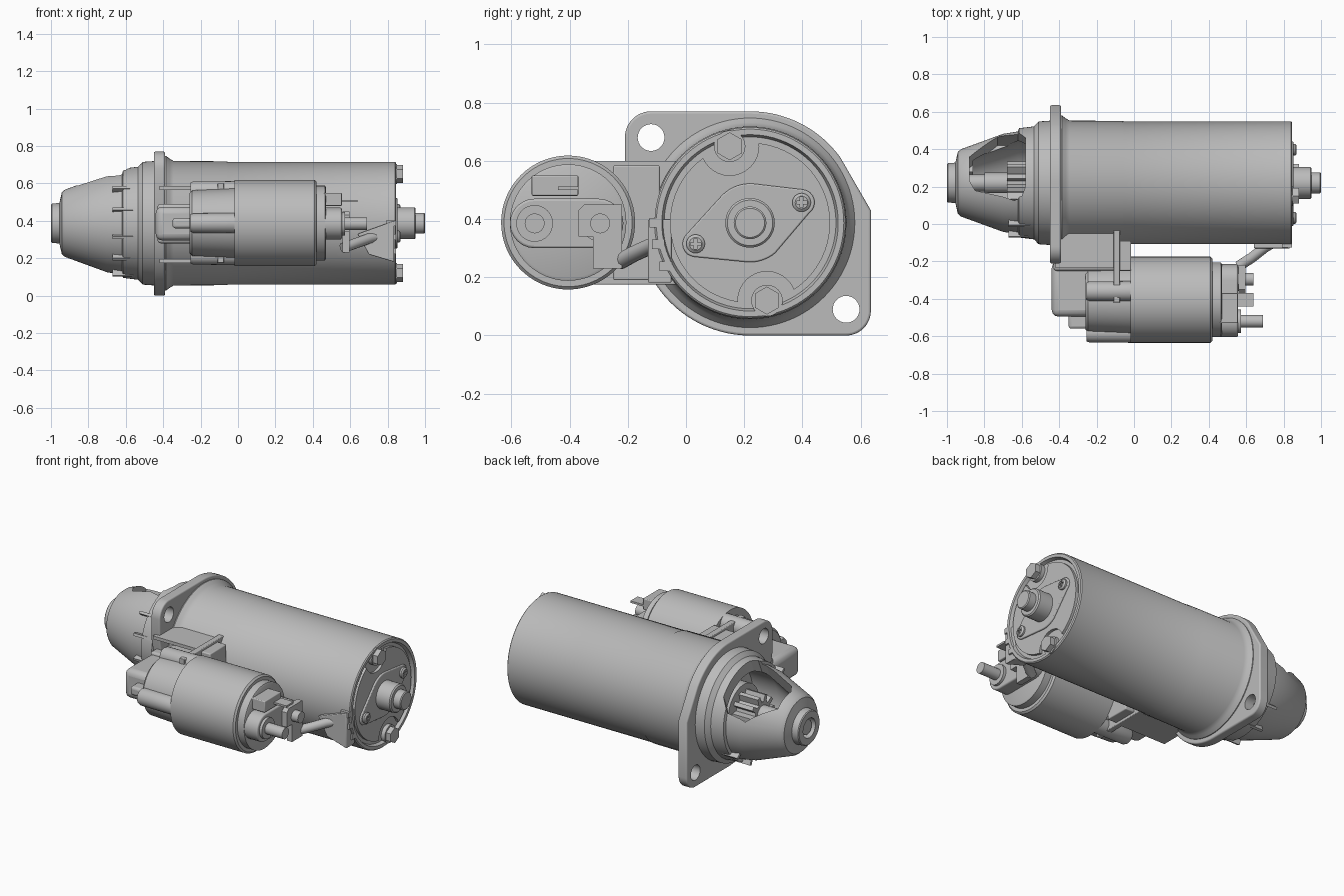
import bpy, bmesh
from math import sin, cos, radians, pi, hypot
from mathutils import Vector, Matrix

old = bpy.data.objects.get("Cube")
if old:
    bpy.data.objects.remove(old)

grey = bpy.data.materials.new("cast grey")
grey.use_nodes = True
grey.diffuse_color = (0.5, 0.5, 0.5, 1)
grey.node_tree.nodes["Principled BSDF"].inputs["Base Color"].default_value = (0.5, 0.5, 0.5, 1)

MOTOR = (0.22, 0.387)      # motor axis (y, z)
SOL = (-0.405, 0.388)      # solenoid axis (y, z)


def finish(name, bm, bevel=0):
    bmesh.ops.remove_doubles(bm, verts=bm.verts, dist=1e-5)
    bmesh.ops.recalc_face_normals(bm, faces=bm.faces)
    me = bpy.data.meshes.new(name)
    bm.to_mesh(me)
    bm.free()
    ob = bpy.data.objects.new(name, me)
    bpy.context.collection.objects.link(ob)
    me.materials.append(grey)
    if bevel:
        mod = ob.modifiers.new("bevel", 'BEVEL')
        mod.width, mod.segments, mod.limit_method = bevel, 3, 'ANGLE'
        mod.angle_limit = radians(40)
    smooth(ob)
    return ob


def smooth(ob):
    bpy.ops.object.select_all(action='DESELECT')
    ob.select_set(True)
    bpy.context.view_layer.objects.active = ob
    bpy.ops.object.shade_smooth_by_angle(angle=radians(32))


def lathe(name, profile, centre, sides=64, closed=False):
    """Turn (x, radius) points about an axis parallel to x."""
    bm = bmesh.new()
    pts = [bm.verts.new((x, centre[0], centre[1] + r)) for x, r in profile]
    edges = [bm.edges.new(p) for p in zip(pts, pts[1:])]
    if closed:
        edges.append(bm.edges.new((pts[-1], pts[0])))
    bmesh.ops.spin(bm, geom=pts + edges, cent=(0, *centre), axis=(1, 0, 0),
                   angle=2 * pi, steps=sides, use_merge=True)
    bmesh.ops.dissolve_degenerate(bm, edges=bm.edges, dist=1e-6)
    return finish(name, bm)


def rod(name, x0, x1, r, centre, sides=32):
    return lathe(name, [(x0, 0), (x0, r), (x1, r), (x1, 0)], centre, sides)


def arc(centre, r, a0, a1, n=12):
    angles = [radians(a0 + (a1 - a0) * i / n) for i in range(n + 1)]
    return [(centre[0] + r * cos(a), centre[1] + r * sin(a)) for a in angles]


def prism(name, outline, x0, x1, bevel=0):
    """Extrude a (y, z) outline along x."""
    bm = bmesh.new()
    f = bm.faces.new([bm.verts.new((x0, y, z)) for y, z in outline])
    new = bmesh.ops.extrude_face_region(bm, geom=[f])["geom"]
    bmesh.ops.translate(bm, verts=[v for v in new if isinstance(v, bmesh.types.BMVert)], vec=(x1 - x0, 0, 0))
    return finish(name, bm, bevel)


def box(name, x, y, z, bevel=0):
    return prism(name, [(y[0], z[0]), (y[1], z[0]), (y[1], z[1]), (y[0], z[1])], x[0], x[1], bevel)


def cut(ob, cutter):
    mod = ob.modifiers.new("cut", 'BOOLEAN')
    mod.operation, mod.solver, mod.object = 'DIFFERENCE', 'EXACT', cutter
    bpy.context.view_layer.update()
    me = bpy.data.meshes.new_from_object(ob.evaluated_get(bpy.context.evaluated_depsgraph_get()))
    ob.modifiers.clear()
    ob.data = me
    bpy.data.objects.remove(cutter)
    smooth(ob)


# Motor body with rolled rim and recessed end
lathe("motor_body", [(-0.44, 0), (-0.44, 0.36), (-0.385, 0.36), (-0.365, 0.345), (-0.345, 0.333), (-0.06, 0.331),
                     (-0.055, 0.328), (0.84, 0.328), (0.846, 0.322), (0.846, 0.303),
                     (0.825, 0.295), (0.825, 0)], MOTOR, 96)

# Mounting flange with two bolt holes
lug = (-0.12, 0.68)
flange = prism("mounting_flange",
               arc(lug, 0.09, 90, 180) + [(-0.21, 0.55)] + arc(MOTOR, 0.387, 195, 270, 20)
               + arc((0.55, 0.085), 0.085, -90, 0) + [(0.635, 0.43)] + arc(MOTOR, 0.383, 36, 90, 16),
               -0.45, -0.39, 0.008)
for c in (lug, (0.55, 0.09)):
    cut(flange, rod("hole", -0.6, -0.2, 0.046, c))

# Nose housing: hollow casting with a window over the pinion
nose = lathe("nose_housing", [(-1, 0.06), (-1, 0.1), (-0.995, 0.105), (-0.955, 0.108), (-0.942, 0.165),
                              (-0.925, 0.18), (-0.7, 0.262), (-0.62, 0.275), (-0.615, 0.292),
                              (-0.535, 0.302), (-0.51, 0.328), (-0.44, 0.333), (-0.44, 0.23),
                              (-0.62, 0.225), (-0.86, 0.13), (-0.86, 0.06)], MOTOR, 72, True)
bm = bmesh.new()
window = [(-0.88, -0.07), (-0.85, -0.12), (-0.64, -0.19), (-0.6, -0.18), (-0.58, -0.14),
          (-0.58, 0.15), (-0.62, 0.2), (-0.73, 0.2), (-0.88, 0.07)]
face = bm.faces.new([bm.verts.new((x, y, 0.04)) for x, y in window])
new = bmesh.ops.extrude_face_region(bm, geom=[face])["geom"]
bmesh.ops.translate(bm, verts=[v for v in new if isinstance(v, bmesh.types.BMVert)], vec=(0, 0, 0.5))
bmesh.ops.transform(bm, verts=bm.verts, matrix=Matrix.Translation((0, *MOTOR)) @ Matrix.Rotation(radians(-24), 4, 'X'))
cut(nose, finish("window_cutter", bm))

# Stiffening ribs on the nose
for i, a in enumerate((140, 165, 195, 220, 250, 290, 320)):
    d, t = Vector((cos(radians(a)), sin(radians(a)))), Vector((-sin(radians(a)), cos(radians(a)))) * 0.008
    c = Vector(MOTOR)
    prism(f"nose_rib_{i}", [c + d * 0.24 - t, c + d * 0.3 - t, c + d * 0.3 + t, c + d * 0.24 + t], -0.67, -0.51)

# Pinion, shaft and bearing collar
teeth = []
for i in range(10):
    a = i * 36
    for da, r in ((-11, 0.075), (-6, 0.115), (6, 0.115), (11, 0.075)):
        teeth += arc(MOTOR, r, a + da, a + da, 1)[:1]
prism("pinion", teeth, -0.68, -0.54)
lathe("drive_shaft", [(-0.985, 0), (-0.985, 0.045), (-0.8, 0.045), (-0.8, 0.055), (-0.68, 0.055), (-0.68, 0.07),
                      (-0.665, 0.07), (-0.665, 0.045), (-0.4, 0.045)], MOTOR, 32)
rod("clutch_drum", -0.55, -0.44, 0.15, MOTOR, 48)

# End cap panel with a bite around each through bolt
bolts = ((0.15, 0.65), (0.278, 0.12))
panel = rod("end_panel", 0.82, 0.842, 0.275, MOTOR, 72)
for i, c in enumerate(bolts):
    cut(panel, rod("bite", 0.8, 0.9, 0.1, c))
    rod(f"bolt_washer_{i}", 0.82, 0.85, 0.054, c)
    rod(f"through_bolt_{i}", 0.82, 0.882, 0.048, c, 6)

# Diamond bearing cover, hub and its screws
screws = ((0.397, 0.457), (0.033, 0.315))
prism("bearing_cover", arc(screws[0], 0.045, -55, 85, 8) + arc(MOTOR, 0.135, 85, 135, 8)
      + arc(screws[1], 0.045, 135, 265, 8) + arc(MOTOR, 0.135, 265, 310, 8), 0.83, 0.852, 0.005)
for i, (y, z) in enumerate(screws):
    head = lathe(f"cover_screw_{i}", [(0.84, 0), (0.84, 0.032), (0.862, 0.032), (0.87, 0.022), (0.87, 0)], (y, z), 24)
    for w, h in ((0.018, 0.005), (0.005, 0.018)):
        cut(head, box("slot", (0.861, 0.9), (y - w, y + w), (z - h, z + h)))
lathe("rear_hub", [(0.83, 0), (0.83, 0.085), (0.943, 0.085), (0.95, 0.078), (0.95, 0.056), (0.995, 0.056),
                   (1, 0.05), (1, 0)], MOTOR, 48)

# Solenoid can, end rim and front housing with bosses
lathe("solenoid_can", [(-0.02, 0), (-0.02, 0.23), (0.41, 0.23), (0.42, 0.22), (0.42, 0.2), (0.465, 0.2),
                       (0.47, 0.19), (0.47, 0)], SOL, 80)
lathe("solenoid_front", [(-0.26, 0), (-0.26, 0.16), (-0.245, 0.175), (-0.02, 0.185), (-0.02, 0)], SOL)
for i, a in enumerate((75, 180, 285)):
    c = arc(SOL, 0.176, a, a, 1)[0]
    lathe(f"solenoid_boss_{i}", [(-0.255, 0), (-0.255, 0.045), (-0.24, 0.052), (-0.02, 0.054), (-0.02, 0)], c, 24)
box("lever_housing", (-0.44, -0.22), (-0.495, -0.2), (0.295, 0.475), 0.035)
box("lever_pin_boss", (-0.35, -0.2), (-0.56, -0.4), (0.36, 0.415), 0.015)

# Bracket joining solenoid and motor
box("bracket_plate", (-0.11, -0.075), (-0.42, -0.03), (0.175, 0.6), 0.004)
box("bracket_shelf", (-0.08, -0.015), (-0.25, -0.09), (0.19, 0.585), 0.006)
box("lever_neck", (-0.43, -0.1), (-0.25, 0), (0.28, 0.49), 0.015)
for z in (0.185, 0.575):
    box("bracket_rail", (-0.42, -0.09), (-0.235, -0.05), (z - 0.01, z + 0.01))

# Terminal block, studs and spade
block = arc((-0.52, 0.385), 0.085, 90, 270) + arc((-0.3, 0.385), 0.085, -90, 90)
prism("terminal_block", block, 0.46, 0.555, 0.008)
box("spade_housing", (0.46, 0.555), (-0.53, -0.37), (0.48, 0.55), 0.005)
box("spade_terminal", (0.5, 0.64), (-0.44, -0.37), (0.5, 0.512))
for i, (y, end) in enumerate(((-0.52, 0.69), (-0.295, 0.64))):
    rod(f"stud_nut_{i}", 0.54, 0.572, 0.063, (y, 0.385))
    rod(f"terminal_stud_{i}", 0.54, end, 0.034, (y, 0.385))
prism("link_strap", [(-0.32, 0.23), (-0.22, 0.23), (-0.22, 0.45), (-0.35, 0.45), (-0.37, 0.43),
                     (-0.37, 0.34), (-0.32, 0.34)], 0.56, 0.595)

# Cable from the strap into the motor
path = bpy.data.curves.new("cable", 'CURVE')
path.dimensions, path.bevel_depth, path.bevel_resolution, path.use_fill_caps = '3D', 0.028, 4, True
line = path.splines.new('POLY')
points = [(0.56, -0.225, 0.255), (0.63, -0.18, 0.28), (0.7, -0.125, 0.305), (0.76, -0.09, 0.32)]
line.points.add(len(points) - 1)
for p, co in zip(line.points, points):
    p.co = (*co, 1)
path.materials.append(grey)
bpy.context.collection.objects.link(bpy.data.objects.new("cable", path))

# Cable grommet and notched rim tabs on the body side
bm = bmesh.new()
bm.faces.new([bm.verts.new((x, -0.13, z)) for x, z in ((0.64, 0.33), (0.7, 0.22), (0.835, 0.18), (0.835, 0.4))])
new = bmesh.ops.extrude_face_region(bm, geom=bm.faces[:])["geom"]
bmesh.ops.translate(bm, verts=[v for v in new if isinstance(v, bmesh.types.BMVert)], vec=(0, 0.08, 0))
finish("cable_grommet", bm, 0.005)
for i, a in enumerate((180, 193, 207)):
    y, z = arc(MOTOR, 0.328, a, a, 1)[0]
    box(f"rim_tab_{i}", (0.79, 0.846), (y - 0.018, y + 0.025), (z - 0.016, z + 0.016))
